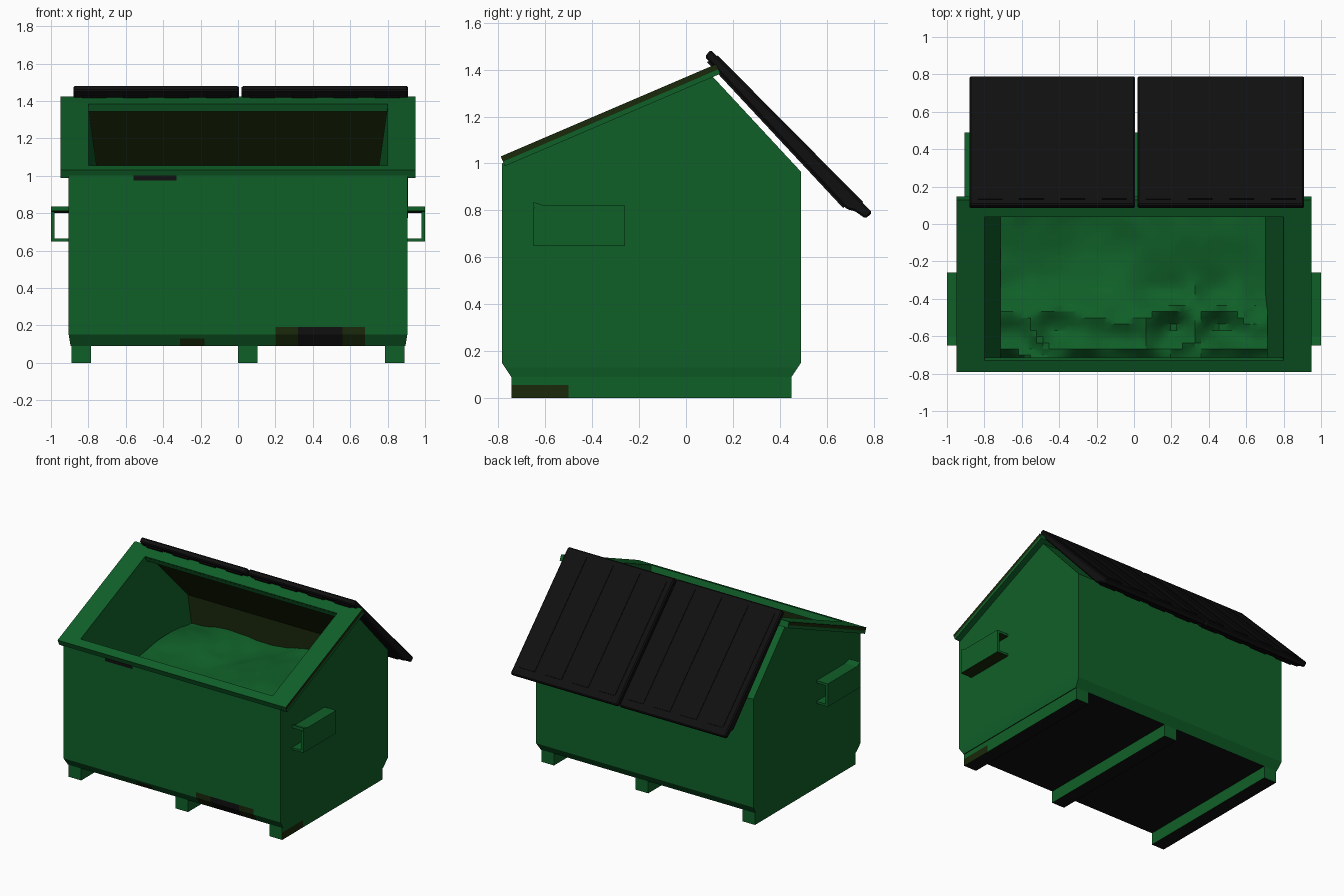
import bpy, bmesh, math
from mathutils import Vector, noise

if "Cube" in bpy.data.objects:
    bpy.data.objects.remove(bpy.data.objects["Cube"])


def mat(name, rgb):
    m = bpy.data.materials.new(name)
    m.diffuse_color = (*rgb, 1)
    m.use_nodes = True
    m.node_tree.nodes["Principled BSDF"].inputs["Base Color"].default_value = m.diffuse_color
    return m


MATS = [mat("green paint", (0.005, 0.115, 0.021)),
        mat("dark olive rust", (0.010, 0.021, 0.003)),
        mat("black plastic", (0.005, 0.005, 0.005))]
GREEN, OLIVE, BLACK = 0, 1, 2


def finish(name, bm, rule=None, recalc=True):
    """Turn a bmesh into an object; rule(face) picks its colour."""
    if recalc:
        bmesh.ops.recalc_face_normals(bm, faces=bm.faces)
    bm.normal_update()
    for f in bm.faces:
        if rule:
            f.material_index = rule(f)
    me = bpy.data.meshes.new(name)
    bm.to_mesh(me)
    bm.free()
    for m in MATS:
        me.materials.append(m)
    ob = bpy.data.objects.new(name, me)
    bpy.context.collection.objects.link(ob)
    return ob


def prism(bm, profile, x0, x1):
    """Extrude a (y, z) outline from x0 to x1."""
    a = [bm.verts.new((x0, y, z)) for y, z in profile]
    b = [bm.verts.new((x1, y, z)) for y, z in profile]
    n = len(a)
    bm.faces.new(a)
    bm.faces.new(b[::-1])
    for i in range(n):
        j = (i + 1) % n
        bm.faces.new((a[i], b[i], b[j], a[j]))


def rect(y0, y1, z0, z1):
    return [(y0, z0), (y0, z1), (y1, z1), (y1, z0)]


def cut(bm, axis, values):
    for v in values:
        co, no = Vector(), Vector()
        co[axis], no[axis] = v, 1
        bmesh.ops.bisect_plane(bm, geom=bm.verts[:] + bm.edges[:] + bm.faces[:],
                               plane_co=co, plane_no=no)


# body shell, open on the sloping front top
bm = bmesh.new()
prism(bm, [(-0.745, 0.09), (-0.785, 0.15), (-0.785, 1.0), (0.1, 1.385),
           (0.49, 0.965), (0.49, 0.15), (0.45, 0.09)], -0.905, 0.905)
bmesh.ops.recalc_face_normals(bm, faces=bm.faces)
top = [f for f in bm.faces if f.normal.z > 0.5 and f.normal.y < -0.1]
bmesh.ops.delete(bm, geom=top, context='FACES')
for v in bm.verts:
    if v.co.z < 0.1:
        v.co.x *= 0.895 / 0.905
cut(bm, 0, (-0.56, -0.33, -0.31, -0.18, 0.2, 0.32, 0.56, 0.68))
cut(bm, 2, (0.13, 0.19, 0.975))


def body_colour(f):
    x, y, z = f.calc_center_median()
    if f.normal.z < -0.9:
        return BLACK
    if f.normal.y < -0.5:
        if z > 0.975 and -0.56 < x < -0.33:
            return BLACK
        if z < 0.19 and 0.32 < x < 0.56:
            return BLACK
        if z < 0.19 and 0.2 < x < 0.68:
            return OLIVE
        if z < 0.13 and -0.31 < x < -0.18:
            return OLIVE
    return GREEN


finish("body", bm, body_colour, recalc=False)

# inner walls tapering down from the opening
bm = bmesh.new()
inner = [(-0.73, 0.6, 0.69), (-0.73, 1.04, 0.8), (0.04, 1.375, 0.8),
         (0.09, 1.365, 0.8), (0.46, 0.95, 0.74), (0.46, 0.6, 0.69)]
L = [bm.verts.new((-x, y, z)) for y, z, x in inner]
R = [bm.verts.new((x, y, z)) for y, z, x in inner]
bm.faces.new(L)
bm.faces.new(R[::-1])
for i in (0, 2, 3, 4):
    bm.faces.new((L[i], R[i], R[i + 1], L[i + 1]))
bmesh.ops.recalc_face_normals(bm, faces=bm.faces)
bmesh.ops.reverse_faces(bm, faces=bm.faces)
finish("inner_walls", bm, lambda f: GREEN if abs(f.normal.x) > 0.7 else OLIVE, recalc=False)

# crumpled heap inside, rougher towards the front
bm = bmesh.new()
bmesh.ops.create_grid(bm, x_segments=44, y_segments=36, size=1)
for v in bm.verts:
    x, y = v.co.x * 0.715, -0.135 + v.co.y * 0.6
    rough = min(max((-0.25 - y) / 0.25, 0.12), 1)
    ridge = 1 - 2 * abs(noise.noise(Vector((x * 4.5, y * 4.5, 3))))
    z = 0.72 + 0.08 * noise.noise(Vector((x * 2, y * 2, 0))) + 0.1 * rough * ridge
    z += 0.08 * max(y, 0) - 0.12 * max(-0.6 - y, 0)
    v.co = (x, y, z)
heap = finish("heap", bm, recalc=False)

# opening rim: two-layer frame lying on the slope
A, U, N = Vector((0, -0.79, 1.03)), Vector((0, 0.919, 0.394)), Vector((0, -0.394, 0.919))
bm = bmesh.new()


def ring(x, u0, u1, depth):
    return [bm.verts.new(A + U * u + N * -depth + Vector((s, 0, 0)))
            for s, u in ((-x, u0), (x, u0), (x, u1), (-x, u1))]


loops = [ring(0.8, 0.065, 0.9, 0.045), ring(0.8, 0.065, 0.9, 0), ring(0.95, 0, 1.0, 0),
         ring(0.95, 0, 1.0, 0.024), ring(0.95, 0, 1.0, 0.045)]
for k in range(5):
    p, q = loops[k], loops[(k + 1) % 5]
    for i in range(4):
        j = (i + 1) % 4
        bm.faces.new((p[i], p[j], q[j], q[i]))


def rim_colour(f):
    c = f.calc_center_median()
    upper = (c - A).dot(N) > -0.02
    return OLIVE if abs(c.x) > 0.94 and upper else GREEN


finish("opening_rim", bm, rim_colour)

# skid legs with a rust patch on the right one
for name, x0, x1 in (("left_skid", -0.89, -0.785), ("middle_skid", 0.0, 0.105),
                     ("right_skid", 0.785, 0.89)):
    bm = bmesh.new()
    prism(bm, rect(-0.745, 0.45, 0, 0.1), x0, x1)
    cut(bm, 1, (-0.5,))
    cut(bm, 2, (0.055,))

    def skid_colour(f):
        c = f.calc_center_median()
        if f.normal.z < -0.9:
            return BLACK
        return OLIVE if f.normal.x > 0.9 and c.x > 0.8 and c.y < -0.5 and c.z < 0.055 else GREEN
    finish(name, bm, skid_colour)

# fork pockets: open tubes with a flared front lip
for name, s in (("left_fork_pocket", -1), ("right_fork_pocket", 1)):
    bm = bmesh.new()
    prism(bm, [(-0.65, 0.812), (-0.65, 0.835), (-0.6, 0.82), (-0.26, 0.82),
               (-0.26, 0.802), (-0.6, 0.802)], s * 0.9, s * 1.0)
    prism(bm, rect(-0.65, -0.26, 0.648, 0.664), s * 0.9, s * 1.0)
    prism(bm, rect(-0.65, -0.26, 0.664, 0.81), s * 0.98, s * 1.0)
    finish(name, bm, lambda f: OLIVE if f.normal.z < -0.7 else GREEN)

# two lids flipped back, with shallow ribs along the slope
LID = [(0.08, 1.455), (0.105, 1.485), (0.795, 0.79), (0.765, 0.765), (0.72, 0.797), (0.685, 0.805)]
for name, x0, x1 in (("left_lid", -0.88, 0.005), ("right_lid", 0.02, 0.91)):
    bm = bmesh.new()
    prism(bm, LID, x0, x1)
    bmesh.ops.recalc_face_normals(bm, faces=bm.faces)
    bmesh.ops.bevel(bm, geom=bm.edges[:], offset=0.008, segments=1, affect='EDGES')
    w = (x1 - x0) / 4
    for i in range(4):
        xa, xb = x0 + w * i + 0.045, x0 + w * (i + 1) - 0.045
        prism(bm, [(0.13, 1.455), (0.135, 1.461), (0.755, 0.836), (0.75, 0.83)], xa, xb)
        prism(bm, [(0.10, 1.44), (0.09, 1.432), (0.67, 0.81), (0.68, 0.82)], xa, xb)
    finish(name, bm, lambda f: BLACK)

# smooth the heap, keeping its creases
bpy.context.view_layer.objects.active = heap
heap.select_set(True)
bpy.ops.object.shade_smooth_by_angle(angle=math.radians(30))
